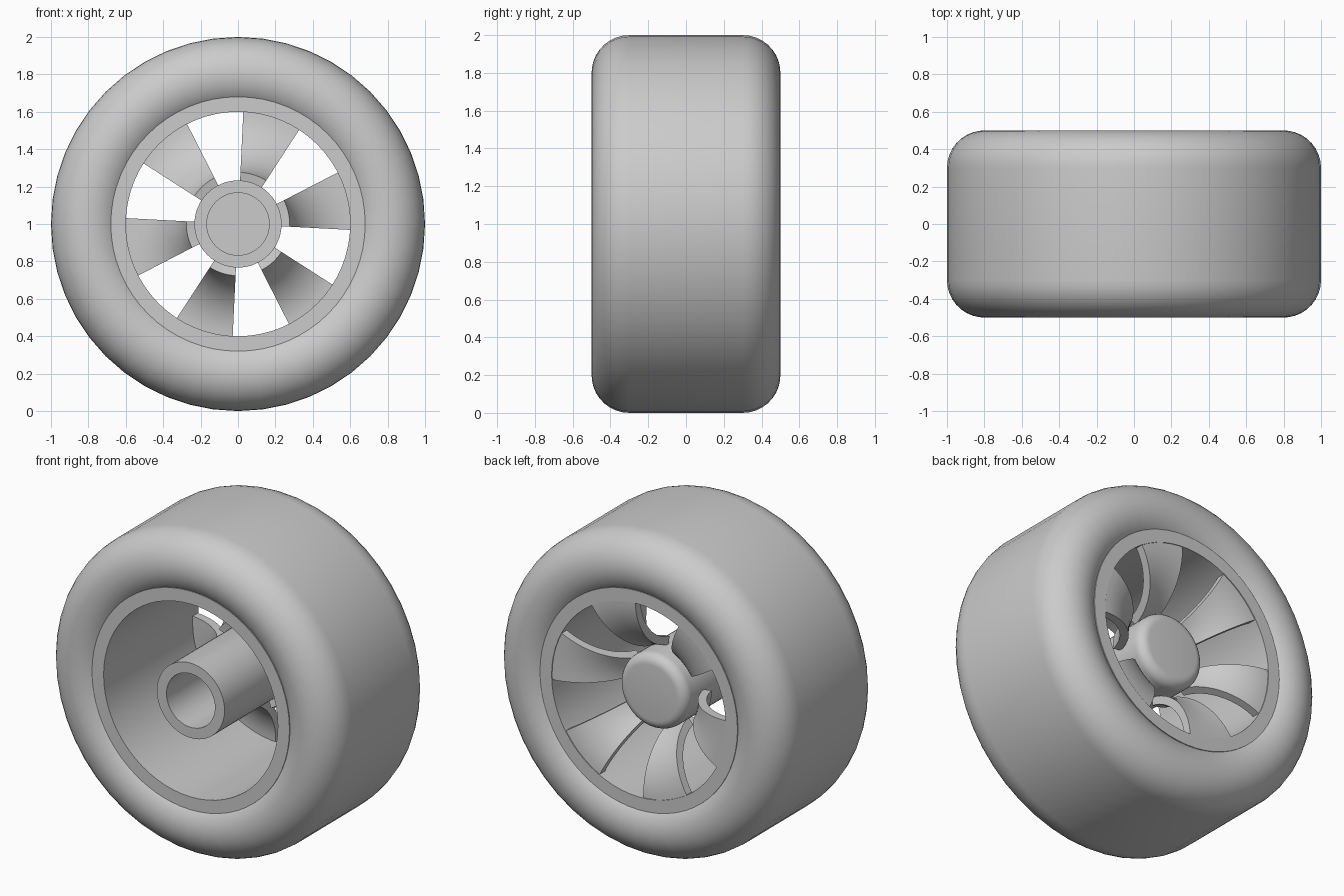
import bpy, bmesh
from math import sin, cos, pi, radians, sqrt
from mathutils import Matrix

old = bpy.data.objects.get("Cube")
if old:
    bpy.data.objects.remove(old, do_unlink=True)

grey = bpy.data.materials.new("plain_grey")
grey.use_nodes = True
GREY = (0.6, 0.6, 0.6, 1)
grey.diffuse_color = GREY
grey.node_tree.nodes["Principled BSDF"].inputs["Base Color"].default_value = GREY


def lathe(name, profile, steps, start=0.0, sweep=2 * pi, copies=1, closed=True):
    """Turn an (r, y) profile about the axle; partial sweeps get end caps."""
    bm = bmesh.new()
    full = sweep > 6.28
    count = steps if full else steps + 1
    for c in range(copies):
        rings = []
        for i in range(count):
            a = start + c * 2 * pi / copies + sweep * i / steps
            rings.append([bm.verts.new((r * cos(a), y, 1 + r * sin(a))) for r, y in profile])
        n = len(profile)
        for i in range(steps):
            p, q = rings[i], rings[(i + 1) % count]
            for k in range(n if closed else n - 1):
                m = (k + 1) % n
                bm.faces.new((p[k], p[m], q[m], q[k]))
        if not full:
            bm.faces.new(rings[0])
            bm.faces.new(rings[-1])
    bmesh.ops.remove_doubles(bm, verts=bm.verts, dist=1e-5)
    bmesh.ops.recalc_face_normals(bm, faces=bm.faces)
    mesh = bpy.data.meshes.new(name)
    bm.to_mesh(mesh)
    bm.free()
    obj = bpy.data.objects.new(name, mesh)
    bpy.context.collection.objects.link(obj)
    mesh.materials.append(grey)
    bpy.ops.object.select_all(action="DESELECT")
    obj.select_set(True)
    bpy.context.view_layer.objects.active = obj
    bpy.ops.object.shade_smooth_by_angle(angle=radians(35))
    return obj


def arc(r, y, radius, a0, a1, n):
    """Points of an arc in the (r, y) plane, angles in degrees."""
    angles = [radians(a0 + (a1 - a0) * i / n) for i in range(n + 1)]
    return [(r + radius * cos(a), y + radius * sin(a)) for a in angles]


# Tyre: round shoulders either side of a flat tread
back = arc(0.8, 0.3, 0.2, 0, 165, 16)
front = [(r, -y) for r, y in reversed(back)]
lathe("tyre", back + front, 48)

# Rim barrel
lathe("rim", [(0.6, -0.465), (0.68, -0.465), (0.68, 0.465), (0.6, 0.465)], 64)

# Hub: open bore at the front, rounded cap at the back
hub = [(0, 0.1), (0.167, 0.1), (0.167, -0.465), (0.233, -0.465)]
hub += arc(0.173, 0.28, 0.06, 0, 90, 6) + [(0, 0.34)]
lathe("hub", hub, 48, closed=False)

# Six broad spokes curving down from the rim to the hub
outer = arc(0.605, 0.074, 0.386, 90, 168, 14)
inner = arc(0.605, 0.074, 0.336, 168, 90, 14)
lathe("spokes", outer + inner, 8, start=radians(-3), sweep=radians(30.3), copies=6)
